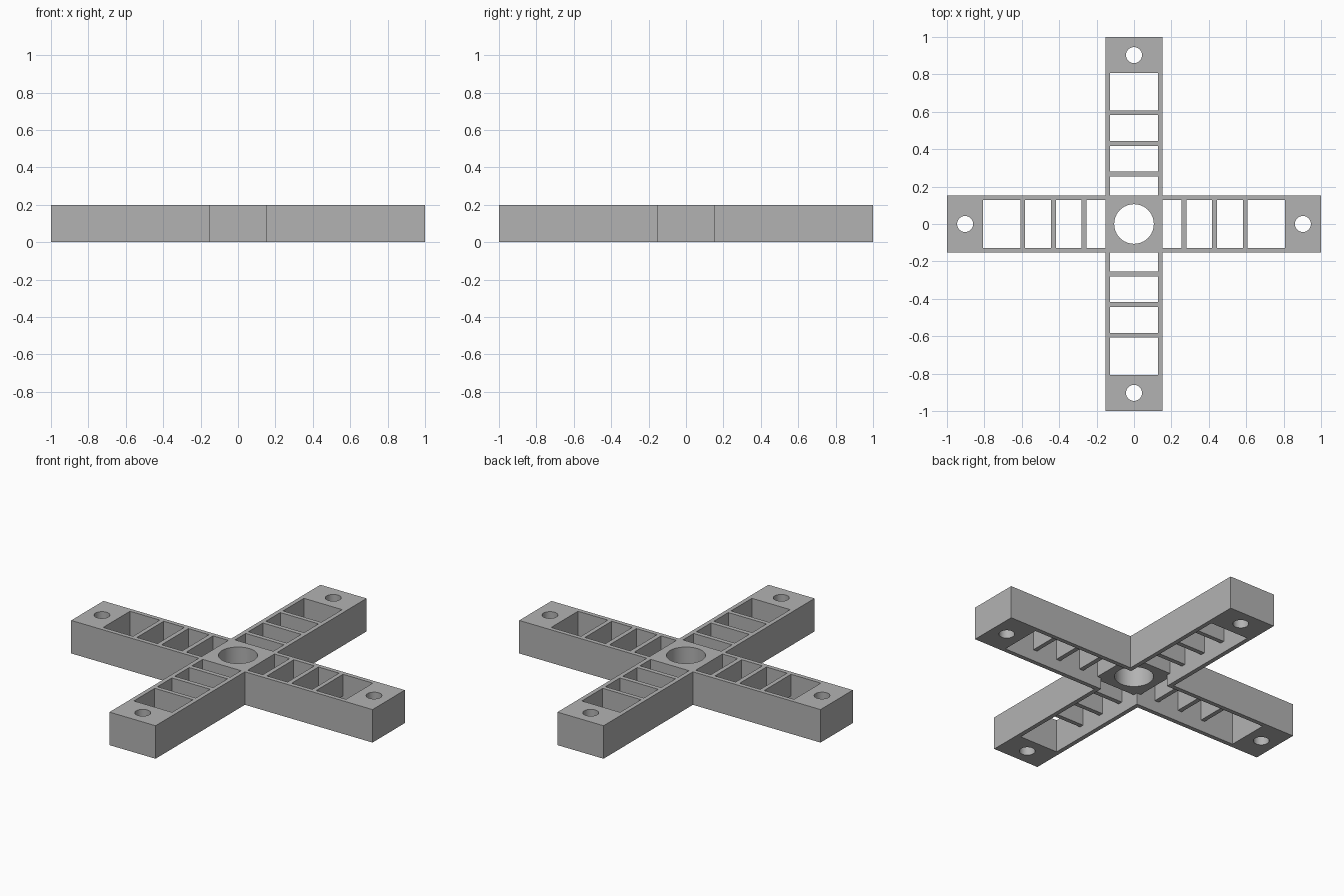
import bpy, bmesh, math
from mathutils import Matrix, Vector

cube = bpy.data.objects.get("Cube")
if cube:
    bpy.data.objects.remove(cube, do_unlink=True)

HALF = 0.153       # half width of an arm
INNER = 0.127      # half width between the side rails
HEIGHT = 0.198
RECESS = 0.068     # underside channel depth
PLATE = 0.806      # where the solid end plates begin
POCKETS = [(HALF, 0.254), (0.281, 0.418), (0.445, 0.582), (0.608, PLATE)]

grey = bpy.data.materials.new("plain grey")
grey.use_nodes = True
colour = (0.45, 0.45, 0.45, 1)
grey.diffuse_color = colour
grey.node_tree.nodes["Principled BSDF"].inputs["Base Color"].default_value = colour


def finish(name, bm):
    bmesh.ops.recalc_face_normals(bm, faces=bm.faces[:])
    mesh = bpy.data.meshes.new(name)
    bm.to_mesh(mesh)
    bm.free()
    mesh.materials.append(grey)
    obj = bpy.data.objects.new(name, mesh)
    bpy.context.collection.objects.link(obj)
    return obj


def add_box(bm, x, y, z, turn=Matrix()):
    centre = Vector([sum(r) / 2 for r in (x, y, z)])
    size = [r[1] - r[0] for r in (x, y, z)]
    bmesh.ops.create_cube(bm, size=1, matrix=turn @ Matrix.Translation(centre) @ Matrix.Diagonal((*size, 1)))


def add_hole(bm, x, radius, turn=Matrix()):
    place = turn @ Matrix.Translation((x, 0, HEIGHT / 2))
    bmesh.ops.create_cone(bm, cap_ends=True, segments=48, radius1=radius, radius2=radius,
                          depth=1, matrix=place)


turns = [Matrix.Rotation(i * math.pi / 2, 4, "Z") for i in range(4)]

# Cross-shaped body, extruded from its outline
bm = bmesh.new()
outline = []
for turn in turns:
    for x, y in ((1, -HALF), (1, HALF), (HALF, HALF)):
        outline.append(bm.verts.new(turn @ Vector((x, y, 0))))
face = bm.faces.new(outline)
top = bmesh.ops.extrude_face_region(bm, geom=[face])["geom"]
bmesh.ops.translate(bm, vec=(0, 0, HEIGHT), verts=[v for v in top if isinstance(v, bmesh.types.BMVert)])
body = finish("cross_frame", bm)

# Through pockets between the ribs, bolt holes and the hub bore
bm = bmesh.new()
add_hole(bm, 0, 0.106)
for turn in turns:
    add_hole(bm, 0.903, 0.043, turn)
    for start, end in POCKETS:
        add_box(bm, (start, end), (-INNER, INNER), (-0.3, 0.5), turn)
cutters = [finish("pocket_cutter", bm)]

# Underside channels that leave ribs and hub recessed
for turn in turns[:2]:
    bm = bmesh.new()
    add_box(bm, (-PLATE, PLATE), (-INNER, INNER), (-0.2, RECESS), turn)
    cutters.append(finish("channel_cutter", bm))

for cutter in cutters:
    cutter.hide_render = True
    mod = body.modifiers.new(cutter.name, "BOOLEAN")
    mod.operation = "DIFFERENCE"
    mod.solver = "EXACT"
    mod.object = cutter

# Apply the cuts and drop the cutters
bpy.context.view_layer.update()
cut = bpy.data.meshes.new_from_object(body.evaluated_get(bpy.context.evaluated_depsgraph_get()))
body.modifiers.clear()
body.data = cut
for cutter in cutters:
    bpy.data.objects.remove(cutter, do_unlink=True)

# Round holes smooth, every other edge sharp
bpy.ops.object.select_all(action="DESELECT")
body.select_set(True)
bpy.context.view_layer.objects.active = body
bpy.ops.object.shade_smooth_by_angle(angle=math.radians(30))
